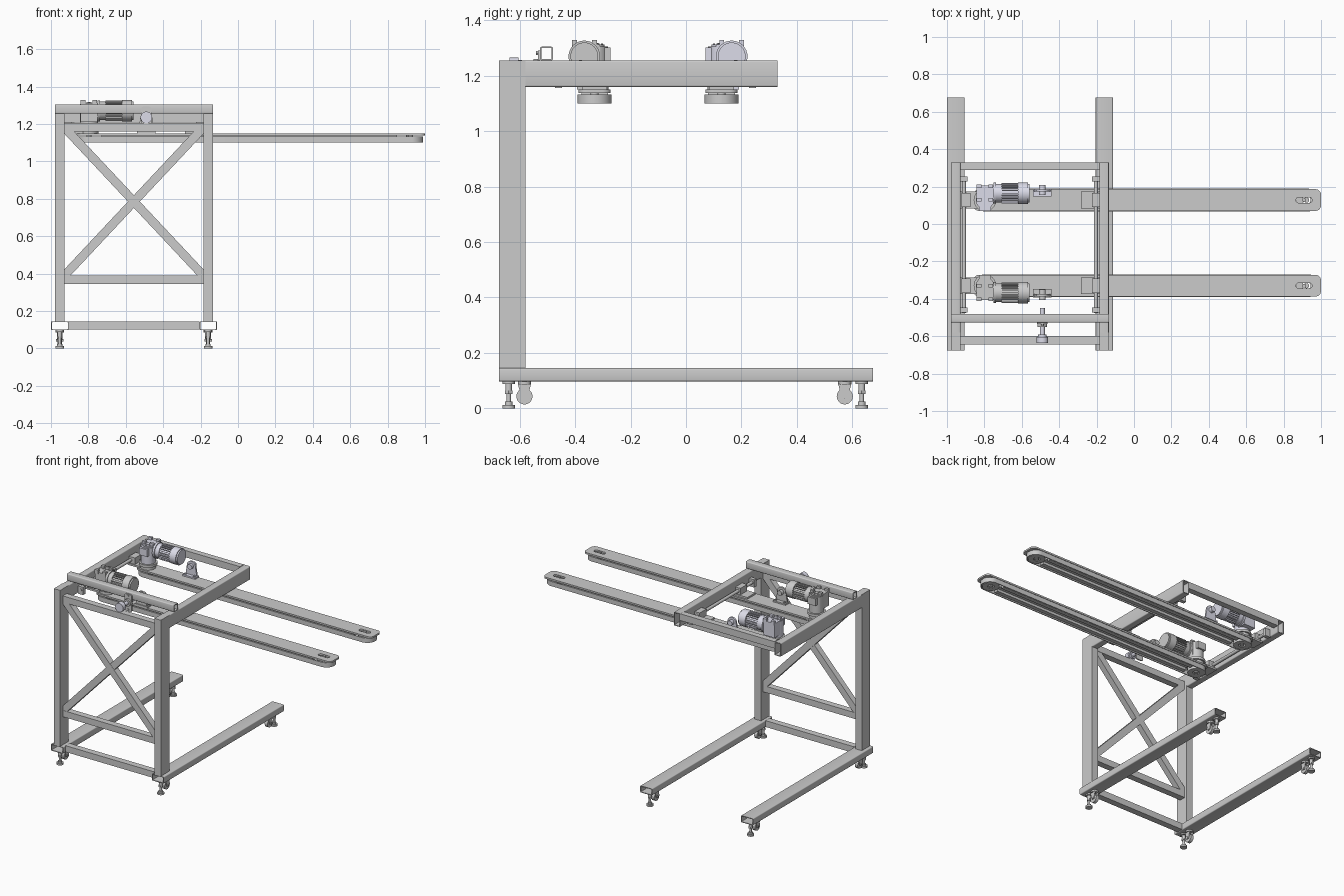
import bpy, bmesh, math
from mathutils import Vector

if "Cube" in bpy.data.objects:
    bpy.data.objects.remove(bpy.data.objects["Cube"])

MAP = {'x': lambda u, v, w: (w, u, v), 'y': lambda u, v, w: (u, w, v), 'z': lambda u, v, w: (u, v, w)}
light = bpy.data.materials.new("light_grey")
light.diffuse_color = (0.72, 0.72, 0.82, 1)
light.use_nodes = True
light.node_tree.nodes["Principled BSDF"].inputs["Base Color"].default_value = light.diffuse_color


def rrect(u0, u1, v0, v1, r=0.0, n=1):
    """Rectangle outline with rounded corners (n points per corner)."""
    pts = []
    for cu, cv, a in ((u1 - r, v1 - r, 0), (u0 + r, v1 - r, 90), (u0 + r, v0 + r, 180), (u1 - r, v0 + r, 270)):
        for i in range(n):
            t = math.radians(a + (90 * i / (n - 1) if n > 1 else 45))
            pts.append((cu + r * math.cos(t), cv + r * math.sin(t)))
    return pts


def circle(u, v, r, n=32):
    return [(u + r * math.cos(2 * math.pi * i / n), v + r * math.sin(2 * math.pi * i / n)) for i in range(n)]


def prism(name, axis, outer, a, b, inner=None, smooth=False, mat=None):
    """Extrude an outline along an axis; an inner outline makes it hollow."""
    bm = bmesh.new()
    loops = []
    for pts in ([outer, inner] if inner else [outer]):
        loops.append([[bm.verts.new(MAP[axis](u, v, w)) for u, v in pts] for w in (a, b)])
    n = len(outer)
    for lo, hi in loops:
        for i in range(n):
            j = (i + 1) % n
            bm.faces.new((lo[i], lo[j], hi[j], hi[i]))
    for k in (0, 1):
        if inner:
            o, q = loops[0][k], loops[1][k]
            for i in range(n):
                j = (i + 1) % n
                bm.faces.new((o[i], o[j], q[j], q[i]))
        else:
            bm.faces.new(loops[0][k])
    bmesh.ops.recalc_face_normals(bm, faces=bm.faces)
    me = bpy.data.meshes.new(name)
    bm.to_mesh(me)
    bm.free()
    ob = bpy.data.objects.new(name, me)
    bpy.context.collection.objects.link(ob)
    if mat:
        me.materials.append(mat)
    if smooth:
        bpy.context.view_layer.objects.active = ob
        bpy.ops.object.select_all(action='DESELECT')
        ob.select_set(True)
        bpy.ops.object.shade_smooth_by_angle(angle=math.radians(35))
    return ob


def box(name, x0, x1, y0, y1, z0, z1, mat=None):
    return prism(name, 'z', rrect(x0, x1, min(y0, y1), max(y0, y1)), z0, z1, mat=mat)


def tube(name, axis, u0, u1, v0, v1, a, b, t=0.005):
    return prism(name, axis, rrect(u0, u1, v0, v1, .006, 4), a, b,
                 rrect(u0 + t, u1 - t, v0 + t, v1 - t, .003, 4), True)


def cyl(name, axis, u, v, r, a, b, mat=None, n=32):
    return prism(name, axis, circle(u, v, r, n), a, b, smooth=n > 8, mat=mat)


# Frame sides: floor leg, post, top arm, guide rail, feet and casters
for side, cx, xl, xr in (("left", -.953, -1.0, -.905), ("right", -.16, -.205, -.112)):
    tube(side + "_floor_leg", 'y', xl, xr, .097, .145, -.675, .675)
    box(side + "_post", cx - .025, cx + .025, -.675, -.58, .145, 1.255)
    tube(side + "_top_arm", 'y', cx - .025, cx + .025, 1.16, 1.255, -.58, .33)
    d = 1 if side == "left" else -1
    gx = cx + d * .044
    cyl(side + "_guide_rod", 'y', gx, 1.185, .011, -.475, .25, n=20)
    for y in (-.46, .24):
        box(side + "_rod_end_block", gx - .02, gx + .02, y - .013, y + .013, 1.155, 1.21)
    for y in (-.33, .128):
        box(side + "_slide_block", gx - .012 - .008 * (d < 0), gx + .035 * (d > 0) + .02 * (d < 0),
            y - .038, y + .038, 1.162, 1.208)
        box(side + "_slide_plate", min(gx - d * .02, gx + d * .08), max(gx - d * .02, gx + d * .08),
            y - .045, y + .045, 1.149, 1.162)
    for end, s in (("front", -1), ("back", 1)):
        y = s * .637 - .003
        cyl("foot_pad", 'z', cx, y, .023, 0, .012)
        cyl("foot_pad_hub", 'z', cx, y, .014, .012, .024)
        cyl("foot_stem", 'z', cx, y, .008, .02, .097, n=16)
        cyl("foot_nut", 'z', cx, y, .015, .052, .064, n=6)
        cyl("foot_sleeve", 'z', cx, y, .012, .064, .09)
        cyl("foot_flange", 'z', cx, y, .022, .088, .097)
        y = s * .578 - .005
        cyl("caster_wheel", 'x', y, .043, .029, cx - .011, cx + .011)
        cyl("caster_axle", 'x', y, .043, .007, cx - .02, cx + .02, n=12)
        for k in (-1, 1):
            fork = [(y - .01, .036), (y + .01, .036), (y + .024, .088), (y - .024, .088)]
            prism("caster_fork", 'x', fork, cx + k * .014 - .002, cx + k * .014 + .002)
        cyl("caster_swivel", 'z', cx, y, .024, .085, .097)

# Cross members
box("base_crossbar", -.905, -.205, -.645, -.6, .1, .145)
box("lower_crossbar", -.928, -.185, -.645, -.6, .345, .39)
box("upper_crossbar", -.928, -.185, -.645, -.6, 1.16, 1.205)
box("rear_crossbar", -.928, -.185, .288, .33, 1.207, 1.255)
tube("raised_crossbar", 'x', -.527, -.48, 1.255, 1.305, -.978, -.135)

# Diagonal cross braces, cut flush against posts and bars
x0, x1, z0, z1, d = -.928, -.185, .39, 1.18, .033
brace = [(x0, z1), (x0, z1 - d), (x1 - d, z0), (x1, z0), (x1, z0 + d), (x0 + d, z1)]
prism("diagonal_brace_a", 'y', brace, -.645, -.6)
prism("diagonal_brace_b", 'y', [(x0 + x1 - x, z) for x, z in brace], -.643, -.602)

# Adjusting knob on the raised crossbar
prism("knob_bearing_plate", 'y', rrect(-.518, -.462, 1.17, 1.292, .012, 5), -.535, -.527, smooth=True)
cyl("knob_bearing", 'y', -.49, 1.235, .026, -.55, -.535)
cyl("knob_shaft", 'y', -.49, 1.235, .013, -.605, -.45, light)
cyl("knob_collar", 'y', -.49, 1.235, .022, -.605, -.592, light)
cyl("knob_head", 'y', -.49, 1.235, .031, -.637, -.605, light)
for z in (1.182, 1.282):
    cyl("knob_plate_bolt", 'y', -.49, z, .008, -.542, -.535, n=6)

# Two belt conveyors with gear motors, mirrored about y = -0.101
for name, s, mat in (("rear", 1, light), ("front", -1, None)):
    y = -.101 + s * .229
    my = -.101 + s * .266
    gx, mz = -.797, 1.27
    # Belt unit
    prism(name + "_conveyor_plate", 'z', rrect(-.858, 1.0, y - .058, y + .058, .03, 8), 1.138, 1.15,
          rrect(.866, .952, y - .015, y + .015, .015, 8), True)
    prism(name + "_belt", 'z', rrect(-.858, .99, y - .061, y + .061, .061, 12), 1.1, 1.133,
          rrect(-.852, .984, y - .055, y + .055, .055, 12), True)
    for k in (-1, 1):
        box(name + "_beam_rail", -.73, .85, y + k * .034 - .014, y + k * .034 + .014, 1.104, 1.139)
    box(name + "_beam_web", -.73, .85, y - .03, y + .03, 1.122, 1.139)
    for px in (gx, .922):
        prism(name + "_pulley", 'z', circle(px, y, .055), 1.102, 1.132, circle(px, y, .022), True)
        cyl(name + "_pulley_axle", 'z', px, y, .014, 1.1, 1.14)
    cyl(name + "_tension_screw", 'z', .91, y, .011, 1.13, 1.15, n=6)
    # Gearbox
    cyl(name + "_gear_mount", 'z', gx, y, .05, 1.148, 1.172)
    cyl(name + "_gear_flange", 'z', gx, y, .06, 1.172, 1.19)
    cyl(name + "_gear_housing", 'z', gx, y, .048, 1.19, 1.306, mat)
    cyl(name + "_gear_cap", 'z', gx, y, .036, 1.306, 1.312, mat)
    cyl(name + "_gear_bore", 'z', gx, y, .014, 1.312, 1.318, mat)
    for i in range(6):
        a = math.radians(60 * i + 30)
        cyl(name + "_cap_bolt", 'z', gx + .027 * math.cos(a), y + .027 * math.sin(a), .005, 1.312, 1.317, mat, 6)
    box(name + "_gear_body", -.842, -.752, y - s * .02, my + s * .04, 1.21, 1.312, mat)
    box(name + "_gear_side_lug", -.83, -.765, y - s * .058, y, 1.252, 1.302, mat)
    for x in (-.828, -.766):
        for k in (-1, 1):
            box(name + "_gear_corner_lug", x - .013, x + .013, my + k * .036 - .009, my + k * .036 + .009,
                1.3, 1.329, mat)
    # Motor
    cyl(name + "_motor_flange", 'x', my, mz, .056, -.752, -.737, mat)
    cyl(name + "_motor_front_bell", 'x', my, mz, .05, -.737, -.705, mat)
    cyl(name + "_motor_body", 'x', my, mz, .046, -.705, -.62, mat)
    for i in range(24):
        fin = box(name + "_motor_fin", -.708, -.618, -.0018, .0018, .04, .055, mat)
        fin.location = (0, my, mz)
        fin.rotation_euler.x = 2 * math.pi * i / 24
    cyl(name + "_motor_fan_cover", 'x', my, mz, .057, -.62, -.568, mat)
    cyl(name + "_motor_end_cap", 'x', my, mz, .05, -.568, -.558, mat)
    # Upright bracket for the adjusting spindle
    by = -.101 + s * .28
    arch = [(-.535, 1.15), (-.445, 1.15)] + [(-.49 + .034 * math.cos(math.pi * i / 14),
                                            1.222 + .034 * math.sin(math.pi * i / 14)) for i in range(15)]
    prism(name + "_spindle_bracket", 'y', arch, by - .006, by + .006, smooth=True, mat=mat)
    box(name + "_spindle_bracket_foot", -.54, -.44, by + s * .012, by - s * .033, 1.15, 1.16, mat)
    cyl(name + "_spindle_nut", 'y', -.49, 1.222, .018, by - .024, by + .03, mat)
    for x in (-.525, -.455):
        cyl(name + "_bracket_bolt", 'z', x, by - s * .02, .008, 1.16, 1.168, mat, 6)
